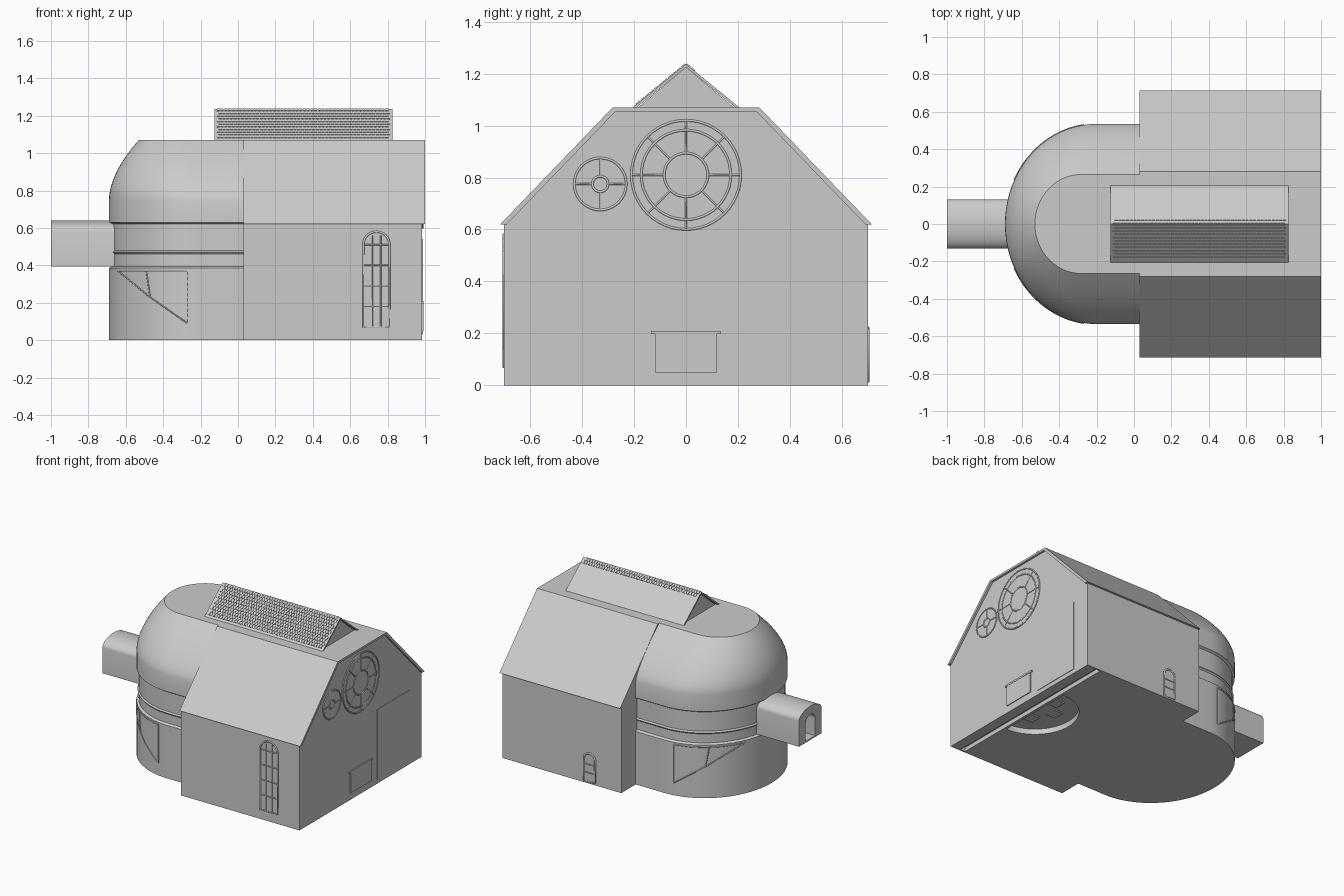
import bpy, bmesh
from math import sin, cos, pi, sqrt, radians, atan2
from mathutils import Vector, Matrix

old = bpy.data.objects.get("Cube")
if old:
    bpy.data.objects.remove(old, do_unlink=True)

grey = bpy.data.materials.new("plain_grey")
grey.use_nodes = True
grey.diffuse_color = (0.6, 0.6, 0.6, 1)
grey.node_tree.nodes["Principled BSDF"].inputs["Base Color"].default_value = (0.6, 0.6, 0.6, 1)


def finish(name, bm, smooth=False):
    bmesh.ops.recalc_face_normals(bm, faces=bm.faces)
    mesh = bpy.data.meshes.new(name)
    bm.to_mesh(mesh)
    bm.free()
    mesh.materials.append(grey)
    ob = bpy.data.objects.new(name, mesh)
    bpy.context.collection.objects.link(ob)
    if smooth:
        bpy.ops.object.select_all(action='DESELECT')
        ob.select_set(True)
        bpy.context.view_layer.objects.active = ob
        bpy.ops.object.shade_smooth_by_angle(angle=radians(30))
    return ob


def skin(name, rings, smooth=False):
    """Join closed rings of points and cap both ends."""
    bm = bmesh.new()
    loops = [[bm.verts.new(p) for p in ring] for ring in rings]
    n = len(loops[0])
    for low, high in zip(loops, loops[1:]):
        for i in range(n):
            j = (i + 1) % n
            bm.faces.new((low[i], low[j], high[j], high[i]))
    bm.faces.new(loops[0])
    bm.faces.new(loops[-1])
    return finish(name, bm, smooth)


def prism(name, axis, pts, a, b, smooth=False):
    place = {'x': lambda p, t: (t, p[0], p[1]),
             'y': lambda p, t: (p[0], t, p[1]),
             'z': lambda p, t: (p[0], p[1], t)}[axis]
    return skin(name, [[place(p, t) for p in pts] for t in (a, b)], smooth)


def rect(u0, u1, v0, v1):
    return [(u0, v0), (u1, v0), (u1, v1), (u0, v1)]


def arch(c, half, low, spring, rise, n=16):
    arc = [(c + half * cos(pi * i / n), spring + rise * sin(pi * i / n)) for i in range(n + 1)]
    return [(c - half, low), (c + half, low)] + arc


def circle(u, v, r, n=48):
    return [(u + r * cos(2 * pi * i / n), v + r * sin(2 * pi * i / n)) for i in range(n)]


def trim(name, paths, r=0.005, closed=True):
    """Thin bead running along each path."""
    cu = bpy.data.curves.new(name, 'CURVE')
    cu.dimensions = '3D'
    cu.bevel_depth = r
    cu.bevel_resolution = 1
    for path in paths:
        sp = cu.splines.new('POLY')
        sp.points.add(len(path) - 1)
        for pt, co in zip(sp.points, path):
            pt.co = (*co, 1)
        sp.use_cyclic_u = closed
    cu.materials.append(grey)
    ob = bpy.data.objects.new(name, cu)
    bpy.context.collection.objects.link(ob)


def cut(target, cutter):
    cutter.hide_render = True
    mod = target.modifiers.new("cut", 'BOOLEAN')
    mod.object = cutter
    mod.solver = 'EXACT'
    bpy.context.view_layer.objects.active = target
    bpy.ops.object.modifier_apply(modifier=mod.name)
    bpy.data.objects.remove(cutter, do_unlink=True)


# Barn block with a flat-topped gable
WALL, END, TOP = 0.70, 0.985, 1.07
hall = prism("hall_walls", 'x', [(-WALL, 0), (WALL, 0), (WALL, 0.62), (0.275, 1.062),
                                 (-0.275, 1.062), (-WALL, 0.62)], 0.03, END)
prism("hall_roof", 'x', [(-0.715, 0.62), (-0.282, TOP), (0.282, TOP), (0.715, 0.62),
                         (0.69, 0.62), (0.27, 1.055), (-0.27, 1.055), (-0.69, 0.62)], 0.03, 1.0)

# Recesses under the floor: a cross channel and a half disc
cut(hall, prism("channel_cutter", 'z', rect(0.87, 0.91, -0.69, 0.69), -0.1, 0.03))
half_disc = [(0.85 - 0.29 * sin(pi * i / 32), -0.29 * cos(pi * i / 32)) for i in range(33)]
cut(hall, prism("half_disc_cutter", 'z', half_disc, -0.1, 0.04))
for i, (x, y) in enumerate([(0.78, -0.12), (0.7, 0.02), (0.78, 0.13)]):
    prism(f"floor_hatch_{i}", 'z', rect(x - 0.04, x + 0.04, y - 0.04, y + 0.04), 0.032, 0.045)


# Rounded wing: stepped wall, skirt and domed end
def ring(z, cx, rx, ry, n=40):
    arc = [(cx - rx * cos(a), ry * sin(a), z)
           for a in [pi * (i / n - 0.5) for i in range(n + 1)]]
    return [(0.035, -ry, z)] + arc + [(0.035, ry, z)]


CX, RX, RY = -0.2, 0.49, 0.535
rings = [ring(z, CX, RX - d, RY - d) for z, d in
         [(0, 0), (0.385, 0), (0.395, 0.015), (0.46, 0.015), (0.47, 0.007),
          (0.48, 0.015), (0.62, 0.015), (0.63, 0), (0.75, 0)]]
for i in range(1, 13):
    t = i / 12
    end = -0.69 + 0.16 * t ** 1.8
    cx = CX - 0.08 * t
    rings.append(ring(0.75 + 0.32 * t, cx, cx - end, RY - 0.27 * t ** 1.4))
skin("rounded_wing", rings, True)


# Stair outline beads on both curved sides
def on_wall(x, z, side):
    k = min(0, x - CX) / RX
    return (x, side * RY * sqrt(max(0, 1 - k * k)), z)


def wall_path(a, b, side, n=10):
    return [on_wall(a[0] + (b[0] - a[0]) * i / n, a[1] + (b[1] - a[1]) * i / n, side)
            for i in range(n + 1)]


for side, word in ((-1, "front"), (1, "back")):
    corners = [(-0.64, 0.37), (-0.27, 0.37), (-0.27, 0.09), (-0.47, 0.23), (-0.64, 0.37)]
    paths = [wall_path(a, b, side) for a, b in zip(corners, corners[1:])]
    paths.append(wall_path((-0.49, 0.37), (-0.47, 0.23), side))
    trim(f"{word}_stair_outline", paths, 0.004, False)

# Entrance tunnel with an arched opening
tunnel = prism("entrance_tunnel", 'x', arch(0, 0.13, 0.395, 0.58, 0.06), -1.0, -0.62, True)
cut(tunnel, prism("doorway_cutter", 'x', arch(0, 0.055, 0.405, 0.53, 0.05), -1.1, -0.72))

# Ridge lantern: solid gable under two thin overhanging slopes
prism("lantern_core", 'x', [(-0.19, 1.065), (0.19, 1.065), (0, 1.225)], -0.105, 0.805)
prism("lantern_roof", 'x', [(-0.205, TOP), (0, 1.237), (0.205, TOP), (0.19, TOP), (0, 1.225),
                            (-0.19, TOP)], -0.125, 0.825)

# Shingles: full cover on the front slope, upper rows at the back
slope = atan2(0.167, 0.205)
for side, rows, word in ((-1, 11, "front"), (1, 2, "back")):
    bm = bmesh.new()
    for row in range(rows):
        for col in range(46):
            s = 0.012 + 0.0225 * row
            x = -0.105 + 0.02 * (col + 0.5 * (row % 2))
            out = Vector((0, side * sin(slope), cos(slope)))
            pos = Vector((x, side * s * cos(slope), 1.237 - s * sin(slope))) + out * 0.001
            mat = (Matrix.Translation(pos) @ Matrix.Rotation(-side * slope, 4, 'X')
                   @ Matrix.Diagonal((0.017, 0.019, 0.006, 1)))
            bmesh.ops.create_cube(bm, size=1, matrix=mat)
    finish(f"{word}_shingles", bm)

# Round windows on the gable: rims, inner ring and spokes
for name, y, z, r, spokes in (("large", 0, 0.81, 0.21, 8), ("small", -0.33, 0.775, 0.1, 4)):
    prism(f"{name}_round_pane", 'x', circle(y, z, r), END, END + 0.003)
    radii = (r, r * 0.82, r * 0.4) if spokes == 8 else (r, r * 0.3)
    trim(f"{name}_round_rims", [[(END + 0.002, u, v) for u, v in circle(y, z, q)]
                                for q in radii], 0.005)
    bars = []
    for i in range(spokes):
        a = 2 * pi * i / spokes
        bars.append([(END + 0.002, y + q * cos(a), z + q * sin(a)) for q in (radii[-1], radii[0])])
    trim(f"{name}_round_spokes", bars, 0.004, False)

# Gable hatch and tall panel
prism("gable_hatch", 'x', rect(-0.12, 0.12, 0.05, 0.2), END, END + 0.006)
prism("gable_hatch_lintel", 'x', rect(-0.135, 0.135, 0.197, 0.21), END, END + 0.008)
prism("gable_panel", 'x', rect(0.19, 0.56, 0.03, 0.54), END, END + 0.004)

# Tall arched window on the front wall
frame = arch(0.74, 0.07, 0.07, 0.51, 0.07)
trim("front_window_frame", [[(x, -WALL, z) for x, z in frame]], 0.006)
bars = [[(x, -WALL, 0.07), (x, -WALL, 0.56)] for x in (0.717, 0.763)]
bars += [[(0.67, -WALL, z), (0.81, -WALL, z)] for z in (0.18, 0.29, 0.4, 0.51)]
trim("front_window_bars", bars, 0.004, False)

# Small arched door on the back wall
door = arch(0.285, 0.045, 0.015, 0.175, 0.045)
prism("back_door", 'y', door, WALL, WALL + 0.003)
trim("back_door_frame", [[(x, WALL, z) for x, z in door]], 0.007)
trim("back_door_rails", [[(0.24, WALL + 0.002, z), (0.33, WALL + 0.002, z)]
                         for z in (0.08, 0.14)], 0.004, False)
